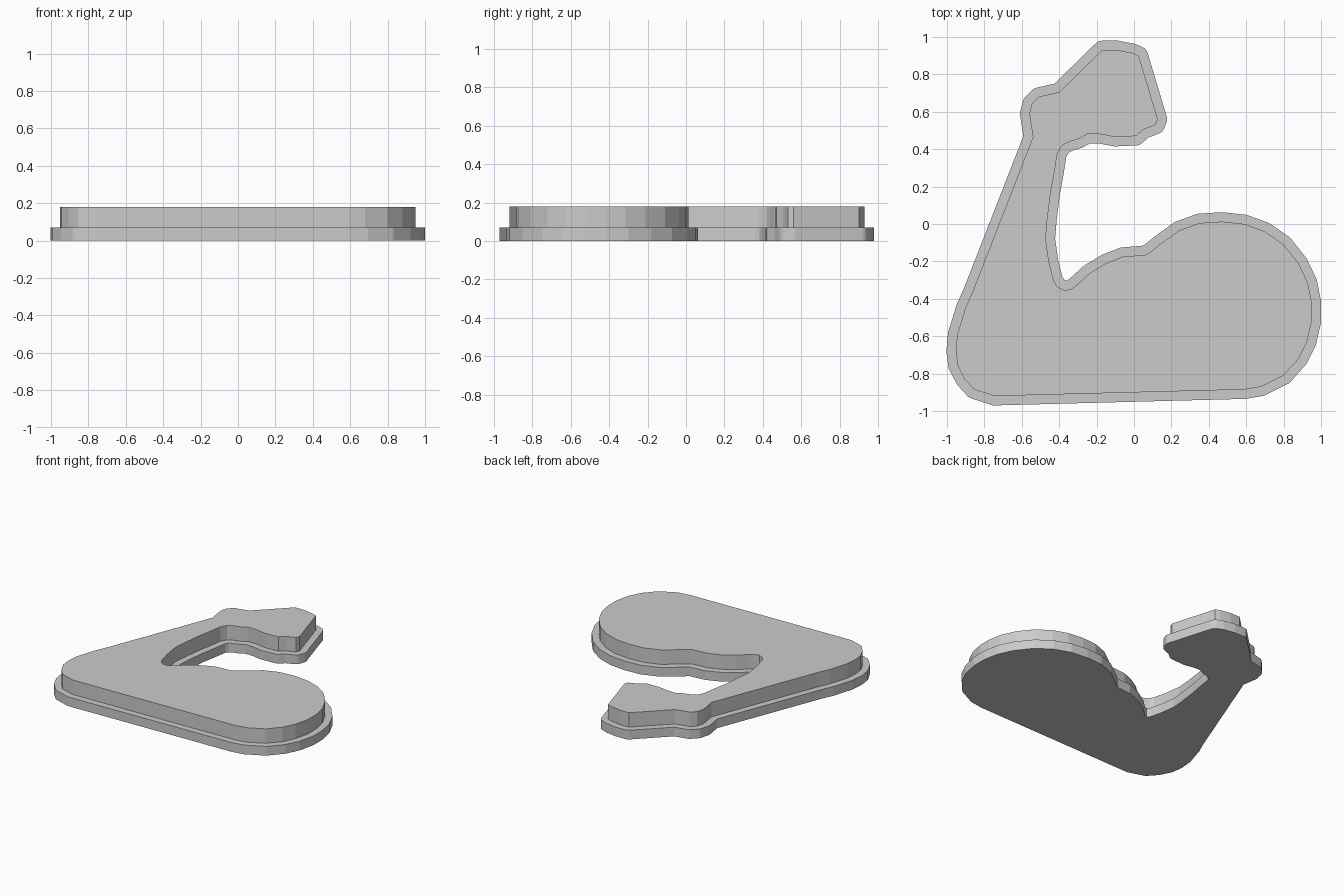
import bpy
import bmesh
import math
from mathutils import Vector

default_cube = bpy.data.objects.get("Cube")
if default_cube:
    bpy.data.objects.remove(default_cube, do_unlink=True)

BASE_TOP = 0.07
ARM_TOP = 0.18
MARGIN = 0.05

# Outline of the flexed arm, counterclockwise, one section per body part
underside = [(-0.745, -0.92), (0.59, -0.885)]
shoulder = [(0.68, -0.87), (0.8, -0.81), (0.88, -0.72), (0.925, -0.63),
            (0.95, -0.52), (0.95, -0.42), (0.93, -0.315), (0.88, -0.21),
            (0.8, -0.11), (0.7, -0.04), (0.59, 0), (0.47, 0.013),
            (0.35, 0.005), (0.24, -0.035), (0.15, -0.1), (0.08, -0.155)]
biceps = [(0.06, -0.165), (-0.06, -0.175), (-0.15, -0.21), (-0.24, -0.265)]
inner_elbow = [(-0.3, -0.32), (-0.33, -0.345), (-0.37, -0.355),
               (-0.41, -0.335), (-0.43, -0.3)]
inner_forearm = [(-0.455, -0.2), (-0.472, -0.08), (-0.463, 0.03),
                 (-0.445, 0.17), (-0.425, 0.28), (-0.41, 0.375)]
wrist = [(-0.385, 0.42), (-0.345, 0.44), (-0.295, 0.455)]
fist = [(-0.25, 0.48), (-0.18, 0.48), (-0.1, 0.465), (0.01, 0.47),
        (0.05, 0.505), (0.115, 0.53), (0.127, 0.56), (0.025, 0.9),
        (-0.01, 0.915), (-0.09, 0.93), (-0.17, 0.93), (-0.4, 0.705)]
back_of_hand = [(-0.445, 0.695), (-0.51, 0.68), (-0.545, 0.645),
                (-0.56, 0.59), (-0.54, 0.465)]
elbow = [(-0.86, -0.355), (-0.9, -0.445), (-0.945, -0.59), (-0.953, -0.68),
         (-0.943, -0.755), (-0.905, -0.83), (-0.855, -0.885)]

outline = [Vector(p) for p in underside + shoulder + biceps + inner_elbow
           + inner_forearm + wrist + fist + back_of_hand + elbow]


def edge_normal(a, b):
    """Outward normal of a counterclockwise edge."""
    d = (b - a).normalized()
    return Vector((d.y, -d.x))


def expand(points, distance):
    """Grow an outline, rounding the outer corners."""
    grown = []
    for i, p in enumerate(points):
        n0 = edge_normal(points[i - 1], p)
        n1 = edge_normal(p, points[(i + 1) % len(points)])
        turn = math.atan2(n0.x * n1.y - n0.y * n1.x, n0.dot(n1))
        if turn > math.radians(20):
            steps = math.ceil(turn / math.radians(15))
            start = math.atan2(n0.y, n0.x)
            for k in range(steps + 1):
                a = start + turn * k / steps
                grown.append(p + distance * Vector((math.cos(a), math.sin(a))))
        else:
            grown.append(p + (n0 + n1) * distance / (1 + n0.dot(n1)))
    return grown


def slab(name, points, bottom, top, material):
    """Extrude a flat outline between two heights."""
    bm = bmesh.new()
    face = bm.faces.new([bm.verts.new((p.x, p.y, bottom)) for p in points])
    extruded = bmesh.ops.extrude_face_region(bm, geom=[face], use_keep_orig=True)
    raised = [g for g in extruded["geom"] if isinstance(g, bmesh.types.BMVert)]
    bmesh.ops.translate(bm, verts=raised, vec=(0, 0, top - bottom))
    bmesh.ops.recalc_face_normals(bm, faces=bm.faces)
    mesh = bpy.data.meshes.new(name)
    bm.to_mesh(mesh)
    bm.free()
    mesh.materials.append(material)
    obj = bpy.data.objects.new(name, mesh)
    bpy.context.collection.objects.link(obj)
    return obj


# Single plain grey
grey = bpy.data.materials.new("light_grey")
grey.use_nodes = True
colour = (0.6, 0.6, 0.6, 1)
grey.diffuse_color = colour
grey.node_tree.nodes["Principled BSDF"].inputs["Base Color"].default_value = colour

# Wider base plate with the raised arm on top
slab("base_plate", expand(outline, MARGIN), 0, BASE_TOP, grey)
slab("raised_arm", outline, BASE_TOP, ARM_TOP, grey)
